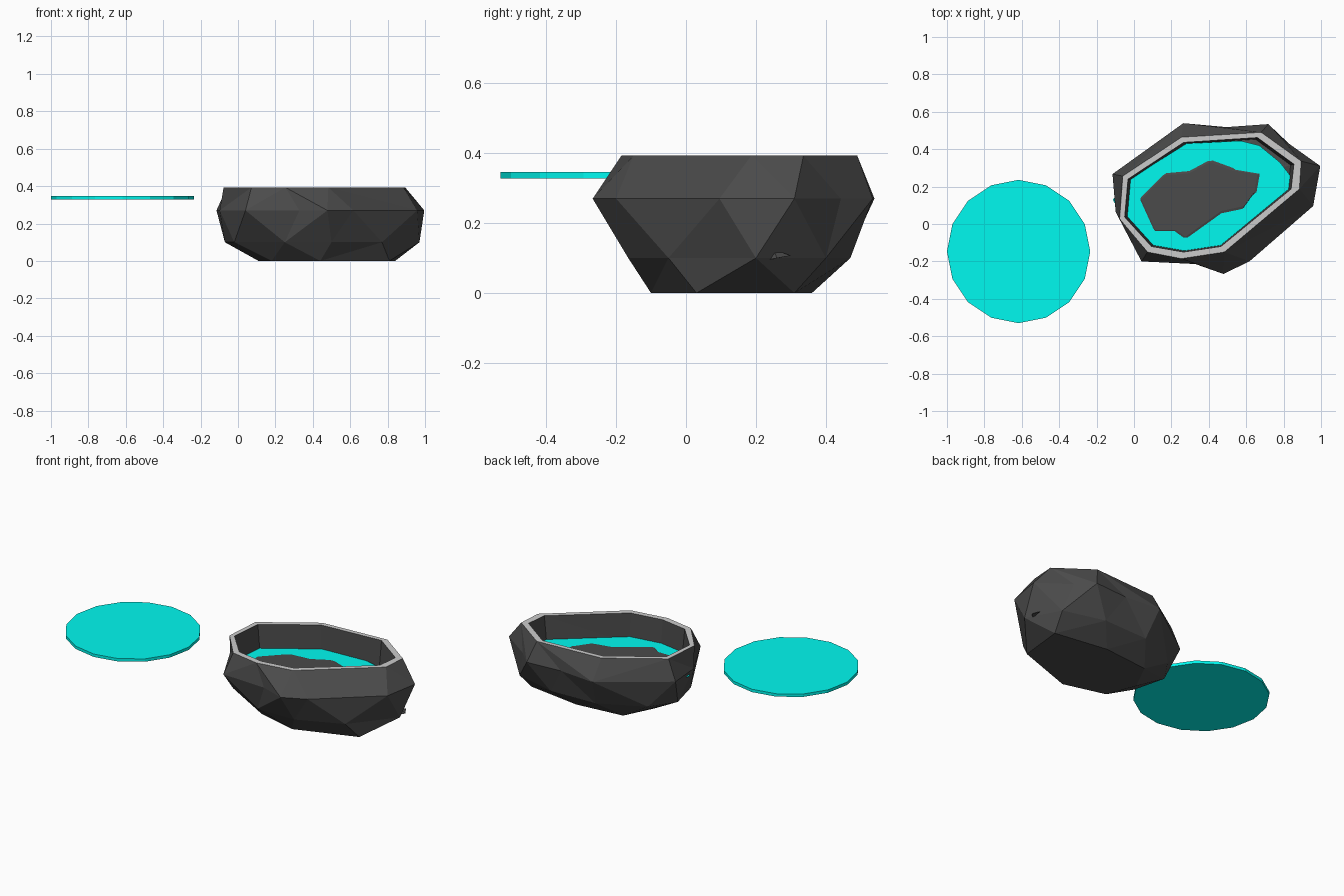
import bpy, bmesh, math

if "Cube" in bpy.data.objects:
    bpy.data.objects.remove(bpy.data.objects["Cube"])

CENTER = (0.41, 0.15)


def material(name, rgb):
    m = bpy.data.materials.new(name)
    m.diffuse_color = (*rgb, 1)
    m.use_nodes = True
    m.node_tree.nodes["Principled BSDF"].inputs["Base Color"].default_value = m.diffuse_color
    return m


STONE = material("dark_stone", (0.07, 0.07, 0.07))
RIM = material("light_stone", (0.55, 0.55, 0.55))
WATER = material("water", (0.0, 0.95, 0.87))


def angle(p):
    return math.atan2(p[1] - CENTER[1], p[0] - CENTER[0]) % (2 * math.pi)


def ring(bm, pts, z):
    return [bm.verts.new((x, y, z)) for x, y in sorted(pts, key=angle)]


def stitch(bm, a, b, mat=0):
    """Join two rings of any vertex counts with triangles, walking by angle."""
    i = j = 0
    na, nb = len(a), len(b)
    ang = lambda r, k: angle(r[k % len(r)].co) + 2 * math.pi * (k // len(r))
    while i < na or j < nb:
        if j >= nb or (i < na and ang(a, i + 1) <= ang(b, j + 1)):
            f = bm.faces.new((a[i % na], a[(i + 1) % na], b[j % nb]))
            i += 1
        else:
            f = bm.faces.new((a[i % na], b[(j + 1) % nb], b[j % nb]))
            j += 1
        f.material_index = mat


def finish(bm, name, mats):
    bmesh.ops.recalc_face_normals(bm, faces=bm.faces)
    me = bpy.data.meshes.new(name)
    bm.to_mesh(me)
    bm.free()
    for m in mats:
        me.materials.append(m)
    ob = bpy.data.objects.new(name, me)
    bpy.context.collection.objects.link(ob)
    return ob


# Faceted rock basin: base, low, widest, rim, inner wall, floor
base = [(.81, .03), (.84, .31), (.5, .36), (.2, .33), (.11, .15), (.18, -.03), (.44, -.10)]
low = [(.97, .2), (.86, .40), (.6, .47), (.3, .46), (.03, .33), (-.07, .18),
       (-.02, -.02), (.25, -.165), (.5, -.165), (.77, -.05)]
wide = [(.996, .31), (.81, .443), (.718, .534), (.494, .518), (.264, .539), (-.115, .267),
        (-.098, .064), (.04, -.2), (.328, -.214), (.478, -.267), (.617, -.2), (.958, .096)]
rim_out = [(.894, .336), (.68, .49), (.254, .464), (-.06, .256), (-.077, .027),
           (.072, -.15), (.254, -.185), (.483, -.15), (.884, .187)]
rim_in = [(.855, .32), (.66, .462), (.265, .436), (-.032, .24), (-.05, .037),
          (.093, -.12), (.265, -.15), (.465, -.12), (.84, .187)]
floor = [(.66, .265), (.52, .288), (.405, .33), (.297, .272), (.165, .26), (.04, .133),
         (.115, -.032), (.225, -.032), (.275, -.068), (.467, .07), (.59, .096), (.643, .17)]
wall = [(CENTER[0] + (x - CENTER[0]) * .96, CENTER[1] + (y - CENTER[1]) * .97) for x, y in rim_in]

bm = bmesh.new()
rings = [ring(bm, p, z) for p, z in ((base, 0), (low, .1), (wide, .27), (rim_out, .393),
                                     (rim_in, .393), (wall, .21), (floor, .252))]
for k in range(len(rings) - 1):
    stitch(bm, rings[k], rings[k + 1], 1 if k == 3 else 0)
bm.faces.new(rings[0])
bm.faces.new(rings[-1])
finish(bm, "rock_basin", (STONE, RIM))

# Water surface inside the basin
water = [(.85, .24), (.83, .15), (.75, .06), (.47, -.125), (.28, -.15), (.08, -.13), (-.06, .03),
         (-.113, .13), (-.045, .225), (.28, .43), (.57, .445), (.67, .42), (.78, .33)]
bm = bmesh.new()
bm.faces.new(ring(bm, water, .249))
finish(bm, "water_surface", (WATER,))

# Tiny stone chip on the right side
bm = bmesh.new()
chip = [bm.verts.new(v) for v in ((.94, .235, .095), (.94, .30, .107), (.935, .25, .125), (.967, .26, .1))]
for t in ((0, 1, 3), (1, 2, 3), (2, 0, 3), (0, 2, 1)):
    bm.faces.new([chip[k] for k in t])
finish(bm, "stone_chip", (STONE,))

# Separate flat water disc
bpy.ops.mesh.primitive_cylinder_add(vertices=16, radius=.383, depth=.018,
                                    location=(-.617, -.147, .337))
disc = bpy.context.object
disc.name = "water_disc"
disc.data.materials.append(WATER)
